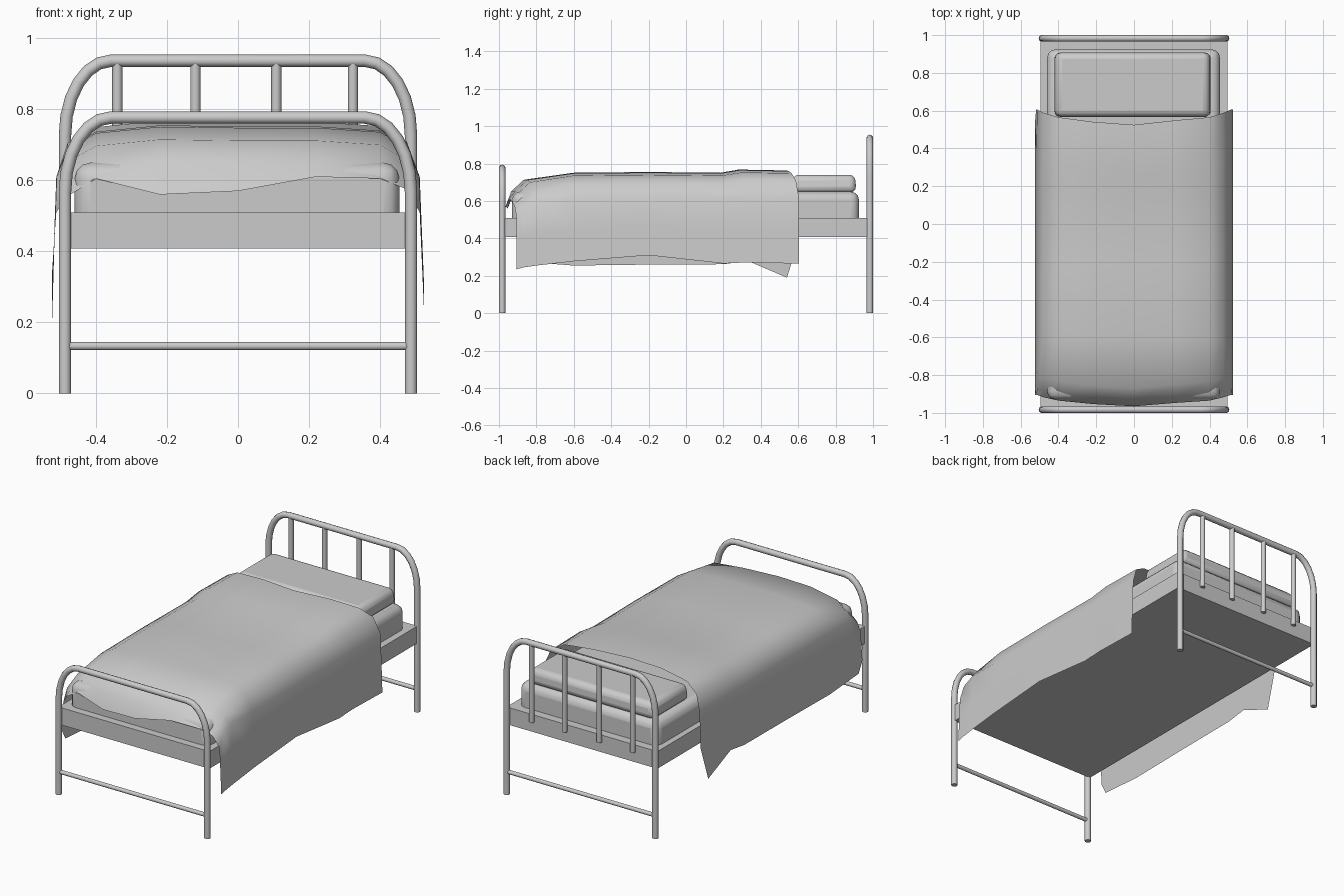
import bpy, bmesh, math

if "Cube" in bpy.data.objects:
    bpy.data.objects.remove(bpy.data.objects["Cube"])

RAIL_Y, LEG_X, TUBE_R = 0.983, 0.4875, 0.0175


def smooth(ob, angle=40):
    bpy.ops.object.select_all(action='DESELECT')
    ob.select_set(True)
    bpy.context.view_layer.objects.active = ob
    bpy.ops.object.shade_smooth_by_angle(angle=math.radians(angle))


def tube(name, points, r):
    cu = bpy.data.curves.new(name, 'CURVE')
    cu.dimensions = '3D'
    cu.bevel_depth, cu.bevel_resolution, cu.use_fill_caps = r, 3, True
    sp = cu.splines.new('POLY')
    sp.points.add(len(points) - 1)
    for p, co in zip(sp.points, points):
        p.co = (*co, 1)
    ob = bpy.data.objects.new(name, cu)
    bpy.context.collection.objects.link(ob)
    bpy.ops.object.select_all(action='DESELECT')
    ob.select_set(True)
    bpy.context.view_layer.objects.active = ob
    bpy.ops.object.convert(target='MESH')
    smooth(bpy.context.object)


def box(name, x, y, z, bevel=0, segments=3):
    bpy.ops.mesh.primitive_cube_add(
        size=1, location=[(a + b) / 2 for a, b in (x, y, z)])
    ob = bpy.context.object
    ob.name = name
    ob.scale = [b - a for a, b in (x, y, z)]
    bpy.ops.object.transform_apply(location=False, rotation=False, scale=True)
    if bevel:
        m = ob.modifiers.new('round', 'BEVEL')
        m.width, m.segments = bevel, segments
        smooth(ob, 60)
    return ob


# Bent tube hoops that form the legs and end rails
def hoop(name, y, top):
    rx, rz = 0.13, 0.21
    half = [(LEG_X, 0)]
    for i in range(7):
        a = math.pi / 2 * i / 6
        half.append((LEG_X - rx + rx * math.cos(a), top - rz + rz * math.sin(a)))
    pts = [(x, y, z) for x, z in half] + [(-x, y, z) for x, z in reversed(half)]
    tube(name, pts, TUBE_R)


hoop('headboard_hoop', RAIL_Y, 0.937)
hoop('footboard_hoop', -RAIL_Y, 0.777)

# Headboard spindles and low cross bars
for i, x in enumerate((-0.34, -0.12, 0.108, 0.324)):
    tube(f'headboard_spindle_{i + 1}', [(x, RAIL_Y, 0.47), (x, RAIL_Y, 0.935)], 0.0145)
for name, y in (('back_cross_bar', RAIL_Y), ('front_cross_bar', -RAIL_Y)):
    tube(name, [(-LEG_X, y, 0.133), (LEG_X, y, 0.133)], 0.012)

# Bed frame and mattress
box('bed_frame', (-0.495, 0.495), (-0.975, 0.975), (0.408, 0.51))
box('mattress', (-0.46, 0.455), (-0.93, 0.925), (0.415, 0.65), 0.045)

# Pillow with a narrower, softly rounded top
pillow = box('pillow', (-0.425, 0.41), (0.565, 0.91), (0.645, 0.74), 0.032)
for v in pillow.data.vertices:
    if v.co.z > 0:
        v.co.x *= 0.97
        v.co.y *= 0.97

# Blanket: rows run foot to head
# (y in the middle, y at the sides, crown height, left hem, right hem)
rows = [(-0.965, -0.905, 0.580, 0.340, 0.235),
        (-0.935, -0.870, 0.650, 0.275, 0.245),
        (-0.870, -0.800, 0.712, 0.270, 0.255),
        (-0.600, -0.600, 0.748, 0.255, 0.278),
        (-0.200, -0.200, 0.752, 0.260, 0.310),
        (0.180, 0.200, 0.748, 0.262, 0.266),
        (0.270, 0.330, 0.765, 0.280, 0.272),
        (0.525, 0.605, 0.760, 0.190, 0.265)]
# Top columns: x, drop below crown, share of the side y
top = [(-0.48, 0.060, 0.8), (-0.40, 0.015, 0.5), (-0.22, -0.003, 0.2),
       (0, 0, 0), (0.22, 0.0, 0.3), (0.40, 0.012, 0.5), (0.475, 0.055, 0.8)]


def drape(side, y, crown, hem):
    start = min(0.61, crown - 0.07)
    return [(side * (0.512 + 0.012 * t), y, start + (hem - start) * t)
            for t in (0, 0.5, 1)]


bm = bmesh.new()
grid = []
for k, (ym, ys, crown, left, right) in enumerate(rows):
    line = drape(-1, ys, crown, left)[::-1]
    for j, (x, drop, share) in enumerate(top):
        z = crown - drop
        if k == 0:  # wavy hem over the foot end
            z = (0.555, 0.605, 0.56, 0.57, 0.61, 0.605, 0.575)[j]
        line.append((x, ym + (ys - ym) * share, z))
    line += drape(1, ys, crown, right)
    grid.append([bm.verts.new(p) for p in line])
for a, b in zip(grid, grid[1:]):
    for i in range(len(a) - 1):
        bm.faces.new((a[i], a[i + 1], b[i + 1], b[i]))
# Head corner of the left hem is pulled back
grid[-1][0].co.y = 0.54
me = bpy.data.meshes.new('blanket')
bm.to_mesh(me)
bm.free()
blanket = bpy.data.objects.new('blanket', me)
bpy.context.collection.objects.link(blanket)
smooth(blanket, 70)
